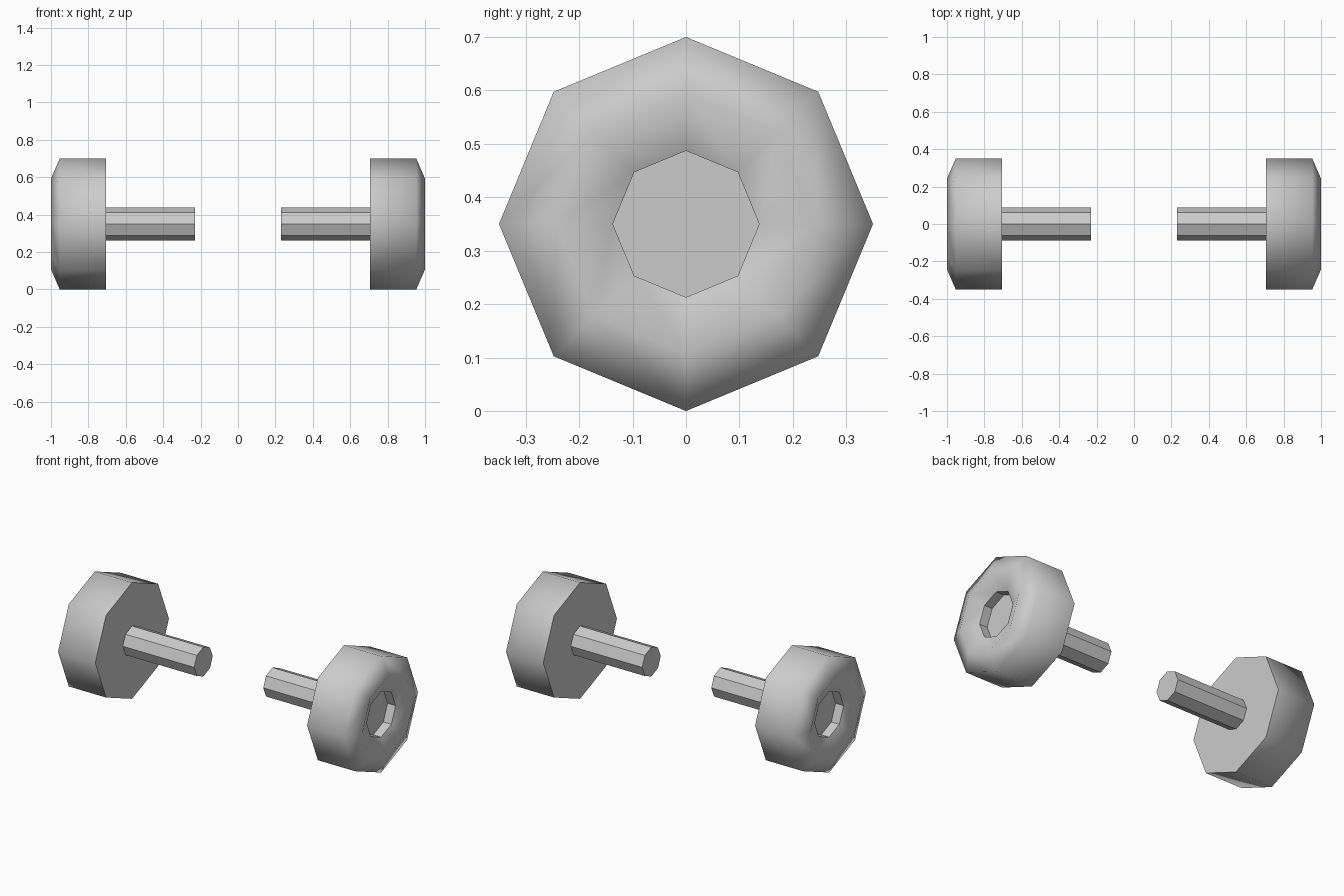
import bpy, bmesh, math

if "Cube" in bpy.data.objects:
    bpy.data.objects.remove(bpy.data.objects["Cube"])

SIDES = 8
AXIS_Z = 0.35


def lathe(name, profile, side, smooth_spans=()):
    """Spin (x, radius) points round the x axis, capping both ends."""
    bm = bmesh.new()
    rings = []
    for x, r in profile:
        ring = []
        for i in range(SIDES):
            a = 2 * math.pi * i / SIDES
            ring.append(bm.verts.new((side * x, r * math.sin(a), AXIS_Z + r * math.cos(a))))
        rings.append(ring)
    for k in range(len(rings) - 1):
        for i in range(SIDES):
            j = (i + 1) % SIDES
            f = bm.faces.new((rings[k][i], rings[k][j], rings[k + 1][j], rings[k + 1][i]))
            f.smooth = k in smooth_spans
    bm.faces.new(rings[0])
    bm.faces.new(rings[-1])
    bmesh.ops.recalc_face_normals(bm, faces=bm.faces)
    # keep the rims crisp where smooth and flat faces meet
    for e in bm.edges:
        if not all(f.smooth for f in e.link_faces):
            e.smooth = False
    mesh = bpy.data.meshes.new(name)
    bm.to_mesh(mesh)
    bm.free()
    obj = bpy.data.objects.new(name, mesh)
    bpy.context.collection.objects.link(obj)
    return obj


# inner face, tread, rounded sidewall, recessed hub
wheel = [(0.705, 0.35), (0.953, 0.35), (1.0, 0.243), (0.953, 0.137), (0.90, 0.137)]
axle = [(0.23, 0.088), (0.705, 0.088)]

for label, side in (("left", -1), ("right", 1)):
    lathe(label + "_wheel", wheel, side, smooth_spans=(0, 1, 2))
    lathe(label + "_axle", axle, side)
